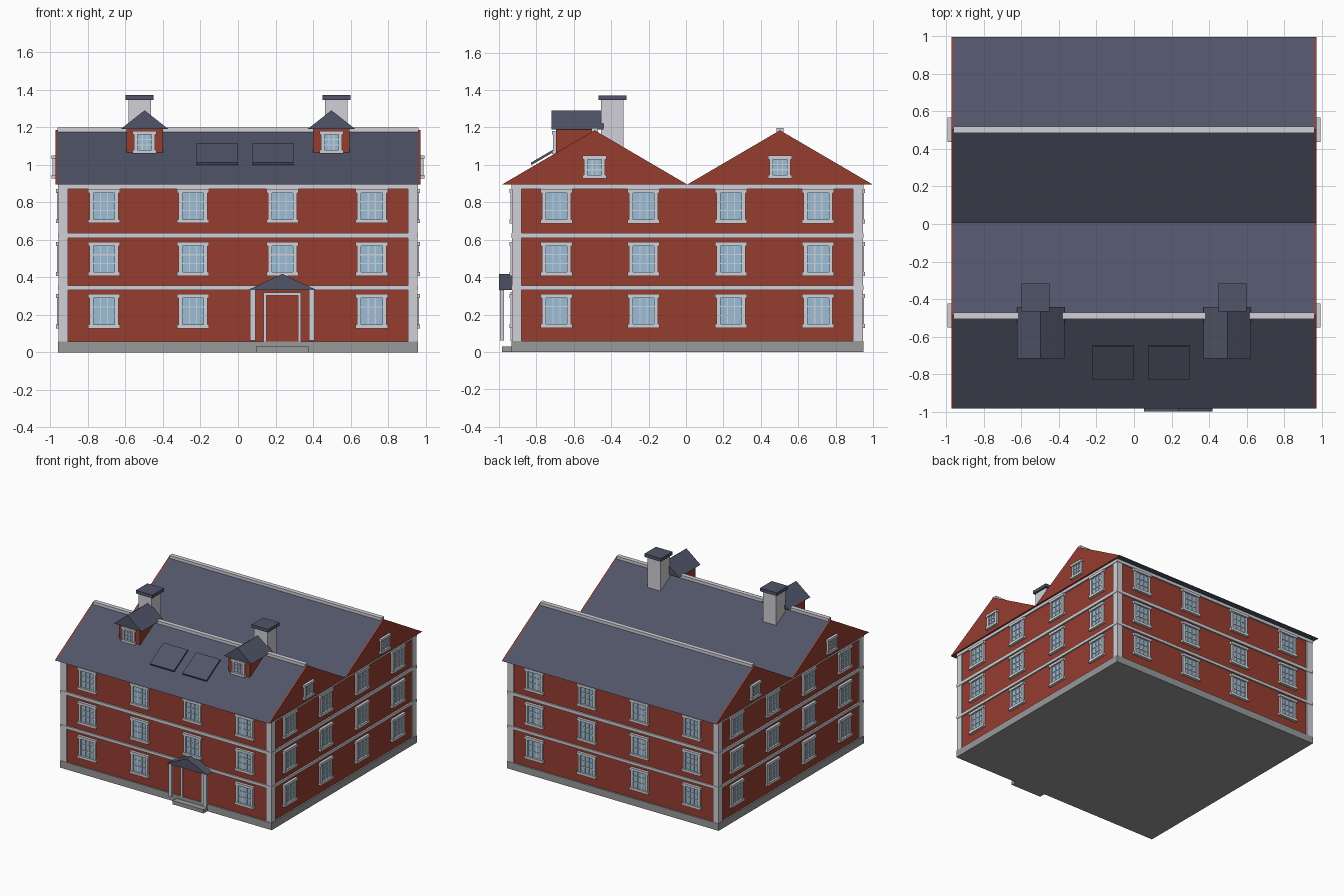
import bpy, bmesh, math
from mathutils import Matrix, Vector

if "Cube" in bpy.data.objects:
    bpy.data.objects.remove(bpy.data.objects["Cube"])

CY = 0.007            # centre of the house in y
HX, HY = 0.960, 0.941  # half size of the plinth
EAVE, RIDGE = 0.895, 1.185
ROOF_HY = 0.991


def material(name, rgb):
    m = bpy.data.materials.new(name)
    m.diffuse_color = (*rgb, 1)
    m.use_nodes = True
    m.node_tree.nodes["Principled BSDF"].inputs["Base Color"].default_value = m.diffuse_color
    return m


RED = material("red_wall", (0.305, 0.047, 0.030))
TRIM = material("pale_trim", (0.63, 0.63, 0.68))
SLATE = material("slate_roof", (0.080, 0.089, 0.138))
GLASS = material("window_glass", (0.314, 0.515, 0.69))
STONE = material("grey_stone", (0.314, 0.319, 0.323))


def add_box(bm, x0, x1, y0, y1, z0, z1, index=0):
    mat = Matrix.Translation(((x0 + x1) / 2, (y0 + y1) / 2, (z0 + z1) / 2)) \
        @ Matrix.Diagonal((x1 - x0, y1 - y0, z1 - z0, 1))
    verts = bmesh.ops.create_cube(bm, size=1, matrix=mat)["verts"]
    for f in {f for v in verts for f in v.link_faces}:
        f.material_index = index


def make_mesh(name, bm, mats):
    bmesh.ops.recalc_face_normals(bm, faces=bm.faces)
    me = bpy.data.meshes.new(name)
    bm.to_mesh(me)
    bm.free()
    for m in mats:
        me.materials.append(m)
    return me


def place(name, me, loc=(0, 0, 0), turn=0):
    ob = bpy.data.objects.new(name, me)
    ob.location = loc
    ob.rotation_euler.z = turn
    bpy.context.collection.objects.link(ob)
    return ob


def boxes(name, mat, *dims):
    bm = bmesh.new()
    for d in dims:
        add_box(bm, *d)
    return place(name, make_mesh(name, bm, [mat]))


def prism(name, mat, profile, axis, a, b):
    """Extrude a profile along x (profile is y, z) or y (profile is x, z)."""
    bm = bmesh.new()
    point = (lambda p: (a, p[0], p[1])) if axis == "x" else (lambda p: (p[0], a, p[1]))
    face = bm.faces.new([bm.verts.new(point(p)) for p in profile])
    ext = bmesh.ops.extrude_face_region(bm, geom=[face])["geom"]
    shift = Vector((b - a, 0, 0) if axis == "x" else (0, b - a, 0))
    bmesh.ops.translate(bm, vec=shift, verts=[v for v in ext if isinstance(v, bmesh.types.BMVert)])
    return place(name, make_mesh(name, bm, [mat]))


def window_mesh(name, w, h, bar):
    """Window centred on the origin, facing -y, with its back on y = 0."""
    bm = bmesh.new()
    iw, ih = w / 2 - bar, h / 2 - bar
    add_box(bm, -iw, iw, -0.006, 0, -ih, ih, 1)
    for s in (-1, 1):
        # jambs, then head and sill
        add_box(bm, *sorted((s * iw, s * w / 2)), -0.016, 0, -h / 2, h / 2)
        add_box(bm, -w / 2 - 0.008, w / 2 + 0.008, -0.022, 0, *sorted((s * ih, s * h / 2)))
        # glazing bars
        add_box(bm, s * iw / 3 - 0.003, s * iw / 3 + 0.003, -0.011, 0, -ih, ih)
        add_box(bm, -iw, iw, -0.0105, 0, s * ih / 3 - 0.003, s * ih / 3 + 0.003)
    return make_mesh(name, bm, [TRIM, GLASS])


# plinth and walls
WX, WY = HX - 0.012, HY - 0.012
boxes("plinth", STONE, (-HX, HX, CY - HY, CY + HY, 0, 0.058))
boxes("walls", RED, (-WX, WX, CY - WY, CY + WY, 0.05, EAVE))

# corner pilasters and floor bands
PX, PY, PW = HX - 0.003, HY - 0.003, 0.052
corners = []
for sx in (-1, 1):
    for sy in (-1, 1):
        xs = sorted((sx * PX, sx * (PX - PW)))
        ys = sorted((CY + sy * PY, CY + sy * (PY - PW)))
        corners.append((*xs, *ys, 0.058, EAVE))
boxes("corner_pilasters", TRIM, *corners)
boxes("floor_bands", TRIM, *[(-HX, HX, CY - HY, CY + HY, z0, z1)
                             for z0, z1 in ((0.332, 0.355), (0.609, 0.635), (0.871, EAVE))])

# double gabled roof with red gable ends and ridge caps
for sy, tag in ((-1, "front"), (1, "back")):
    mid = CY + sy * ROOF_HY / 2
    tri = [(mid - ROOF_HY / 2, EAVE), (mid + ROOF_HY / 2, EAVE), (mid, RIDGE)]
    prism(tag + "_roof", SLATE, tri, "x", -0.962, 0.962)
    for sx in (-1, 1):
        prism(tag + "_gable", RED, tri, "x", sx * 0.962, sx * 0.974)
    boxes(tag + "_ridge_cap", TRIM, (-0.962, 0.962, mid - 0.018, mid + 0.018, 1.168, 1.198))

# windows on all four walls
wall_window = window_mesh("wall_window", 0.155, 0.182, 0.021)
small_window = window_mesh("small_window", 0.113, 0.122, 0.019)
for z in (0.219, 0.497, 0.779):
    for k in (-0.715, -0.24, 0.238, 0.713):
        if not (z < 0.3 and 0 < k < 0.5):
            place("front_window", wall_window, (k, CY - WY, z))
        place("back_window", wall_window, (k, CY + WY, z), math.pi)
    for k in (-0.70, -0.234, 0.234, 0.70):
        place("right_window", wall_window, (WX, CY + k, z), math.pi / 2)
        place("left_window", wall_window, (-WX, CY + k, z), -math.pi / 2)
for s in (-1, 1):
    for y in (CY - ROOF_HY / 2, CY + ROOF_HY / 2):
        place("gable_window", small_window, (s * 0.973, y, 0.988), s * math.pi / 2)

# dormers and chimneys
for s in (-1, 1):
    x = s * 0.498
    boxes("dormer_body", RED, (x - 0.097, x + 0.097, -0.695, -0.47, 1.06, 1.195))
    prism("dormer_roof", SLATE, [(x - 0.127, 1.19), (x + 0.127, 1.19), (x, 1.29)], "y", -0.718, -0.442)
    place("dormer_window", small_window, (x, -0.694, 1.120))
    c = s * 0.525
    boxes("chimney", TRIM, (c - 0.06, c + 0.06, -0.455, -0.334, 1.05, 1.35))
    boxes("chimney_cap", SLATE, (c - 0.075, c + 0.075, -0.467, -0.318, 1.346, 1.372))

# skylights lying just above the front slope
slope = (RIDGE - EAVE) / (ROOF_HY / 2)
for x0, x1 in ((-0.22, 0.0), (0.077, 0.295)):
    za, zb = [EAVE + (y - CY + ROOF_HY) * slope for y in (-0.826, -0.648)]
    prism("skylight", SLATE, [(-0.826, za + 0.012), (-0.648, zb + 0.012),
                              (-0.652, zb + 0.024), (-0.830, za + 0.024)], "x", x0, x1)

# entrance: step, door, frame, pillars and gabled canopy
DX, FRONT = 0.236, CY - WY
boxes("entrance_step", STONE, (DX - 0.14, DX + 0.14, -0.983, -0.9, 0, 0.03))
boxes("door", RED, (DX - 0.085, DX + 0.085, FRONT - 0.006, FRONT + 0.01, 0.058, 0.302))
boxes("door_frame", TRIM,
      (DX - 0.101, DX - 0.084, FRONT - 0.016, FRONT + 0.01, 0.058, 0.32),
      (DX + 0.084, DX + 0.101, FRONT - 0.016, FRONT + 0.01, 0.058, 0.32),
      (DX - 0.084, DX + 0.084, FRONT - 0.016, FRONT + 0.01, 0.302, 0.32))
boxes("canopy_pillars", TRIM, *[(DX + s * 0.157 - 0.015, DX + s * 0.157 + 0.015, -0.994, -0.974, 0.062, 0.335)
                                for s in (-1, 1)])
prism("canopy", SLATE, [(DX - 0.183, 0.332), (DX + 0.183, 0.332), (DX, 0.418)], "y", -1.0, FRONT + 0.01)
